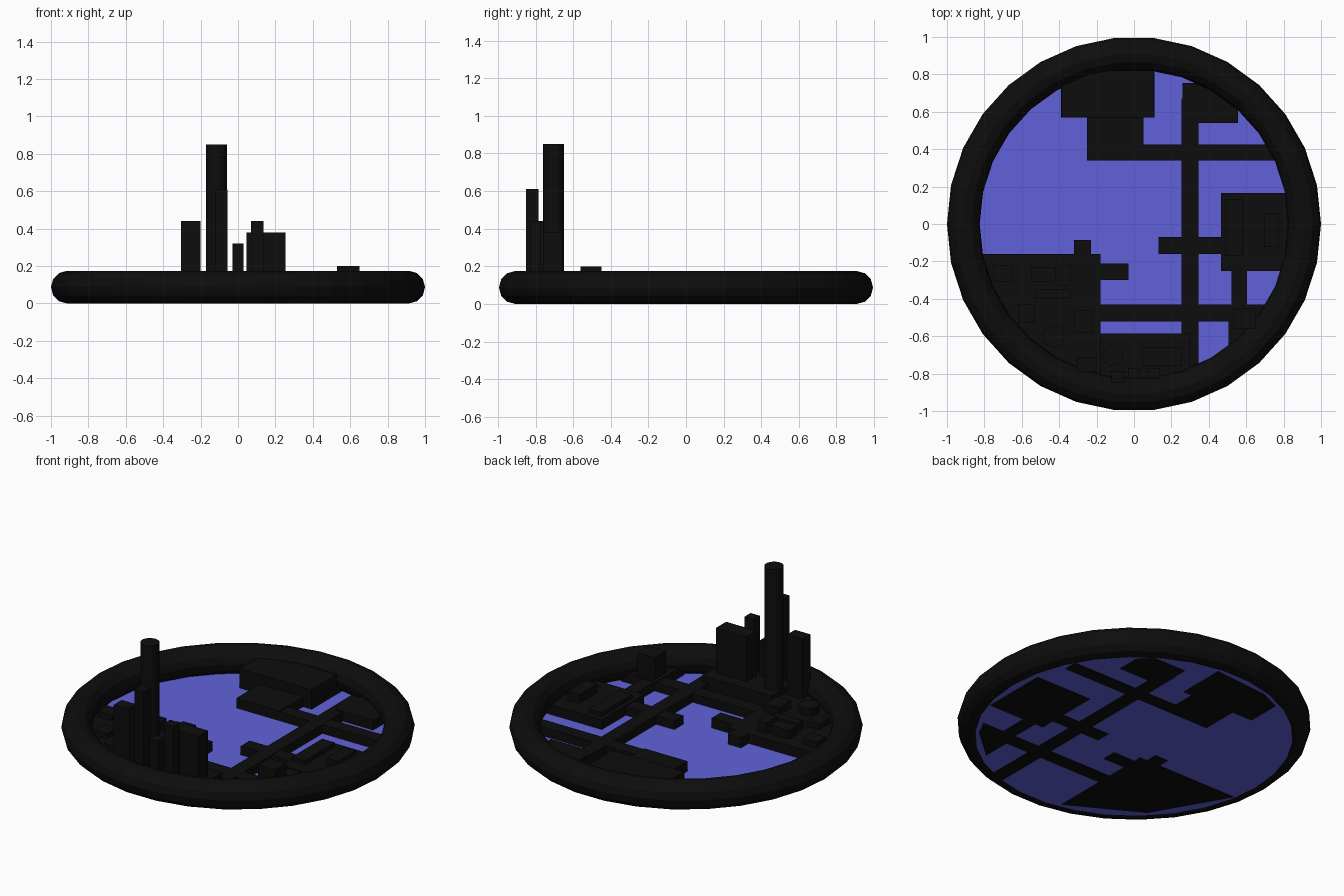
import bpy, bmesh, math

if "Cube" in bpy.data.objects:
    bpy.data.objects.remove(bpy.data.objects["Cube"])


def material(name, color):
    m = bpy.data.materials.new(name)
    m.diffuse_color = (*color, 1)
    m.use_nodes = True
    m.node_tree.nodes["Principled BSDF"].inputs["Base Color"].default_value = m.diffuse_color
    return m


DARK = material("dark", (0.004, 0.004, 0.004))
BLUE = material("water_blue", (0.12, 0.12, 0.70))


def finish(name, bm, mat):
    bmesh.ops.recalc_face_normals(bm, faces=bm.faces)
    me = bpy.data.meshes.new(name)
    bm.to_mesh(me)
    bm.free()
    me.materials.append(mat)
    ob = bpy.data.objects.new(name, me)
    bpy.context.collection.objects.link(ob)
    return ob


def prism(name, pts, z0, z1):
    """Extrude a plan outline between two heights."""
    bm = bmesh.new()
    face = bm.faces.new([bm.verts.new((x, y, z0)) for x, y in pts])
    ext = bmesh.ops.extrude_face_region(bm, geom=[face], use_keep_orig=True)
    verts = [v for v in ext["geom"] if isinstance(v, bmesh.types.BMVert)]
    bmesh.ops.translate(bm, verts=verts, vec=(0, 0, z1 - z0))
    return finish(name, bm, DARK)


def box(name, x0, x1, y0, y1, z0, z1):
    return prism(name, [(x0, y0), (x1, y0), (x1, y1), (x0, y1)], z0, z1)


def ring_points(cx, cy, r, n):
    return [(cx + r * math.cos(2 * math.pi * i / n),
             cy + r * math.sin(2 * math.pi * i / n)) for i in range(n)]


# Outer rim
bpy.ops.mesh.primitive_torus_add(major_segments=30, minor_segments=12,
                                 major_radius=0.9125, minor_radius=0.0875,
                                 location=(0, 0, 0.0875))
rim = bpy.context.object
rim.name = "rim"
rim.data.materials.append(DARK)

# Water sheet
bm = bmesh.new()
bm.faces.new([bm.verts.new((x, y, 0.004)) for x, y in ring_points(0, 0, 0.9125, 30)])
finish("water", bm, BLUE)

# Land plates and their outlines
LAND = 0.065
prism("southwest_land", [(-0.18, -0.16), (-0.87, -0.16), (-0.61, -0.61), (-0.18, -0.85)], 0, LAND)
prism("north_land", [(-0.25, 0.34), (0.05, 0.34), (0.05, 0.57), (0.11, 0.57),
                     (0.11, 0.87), (-0.25, 0.84), (-0.39, 0.78), (-0.39, 0.57),
                     (-0.25, 0.57)], 0, LAND)
prism("northeast_land", [(0.30, 0.54), (0.555, 0.54), (0.555, 0.68), (0.48, 0.755), (0.26, 0.755), (0.26, 0.6)], 0, LAND)
box("east_land", 0.465, 0.85, -0.25, 0.165, 0, LAND)
prism("southeast_land", [(0.505, -0.43), (0.75, -0.43), (0.70, -0.53), (0.505, -0.70)], 0, LAND)
box("west_jetty", -0.32, -0.23, -0.17, -0.085, 0, LAND)
box("south_jetty", -0.19, -0.03, -0.30, -0.21, 0, LAND)

# Causeways
ROAD = 0.06
box("long_causeway", 0.255, 0.345, -0.86, 0.67, 0, ROAD)
box("north_causeway", 0.04, 0.79, 0.34, 0.425, 0, ROAD - 0.001)
box("south_causeway", -0.19, 0.52, -0.52, -0.43, 0, ROAD - 0.001)
box("middle_causeway", 0.13, 0.47, -0.16, -0.07, 0, ROAD - 0.002)
box("east_causeway", 0.52, 0.605, -0.46, -0.24, 0, ROAD - 0.002)

# Downtown platform against the rim
prism("downtown_platform", [(-0.18, -0.585), (0.30, -0.585), (0.30, -0.82),
                            (0.1, -0.87), (-0.18, -0.86)], 0.012, 0.10)

# Tall towers: x0, x1, y0, y1, top
prism("round_tower", ring_points(-0.115, -0.705, 0.055, 16), 0.06, 0.85)
towers = [(-0.12, -0.056, -0.85, -0.785, 0.61),
          (-0.305, -0.20, -0.79, -0.71, 0.44),
          (0.07, 0.135, -0.83, -0.77, 0.44),
          (0.045, 0.255, -0.76, -0.66, 0.38),
          (-0.03, 0.03, -0.83, -0.77, 0.32)]
for i, (x0, x1, y0, y1, top) in enumerate(towers):
    box(f"tower_{i + 1}", x0, x1, y0, y1, 0.05, top)

# Buildings on the other plates
box("north_hall", -0.388, 0.108, 0.57, 0.82, 0.03, 0.125)
box("southeast_block", 0.53, 0.65, -0.56, -0.45, 0.03, 0.20)
low = [(-0.75, -0.65, -0.31, -0.22, 0.10), (-0.55, -0.42, -0.31, -0.23, 0.12),
       (-0.40, -0.34, -0.33, -0.22, 0.13), (-0.53, -0.34, -0.40, -0.35, 0.11),
       (-0.62, -0.53, -0.53, -0.43, 0.10), (-0.32, -0.22, -0.58, -0.46, 0.11),
       (0.49, 0.58, -0.17, 0.13, 0.09), (0.695, 0.775, -0.12, 0.06, 0.12)]
for i, (x0, x1, y0, y1, top) in enumerate(low):
    box(f"low_building_{i + 1}", x0, x1, y0, y1, 0.03, top)
prism("low_round_building", ring_points(-0.43, -0.60, 0.06, 8), 0.03, 0.11)
